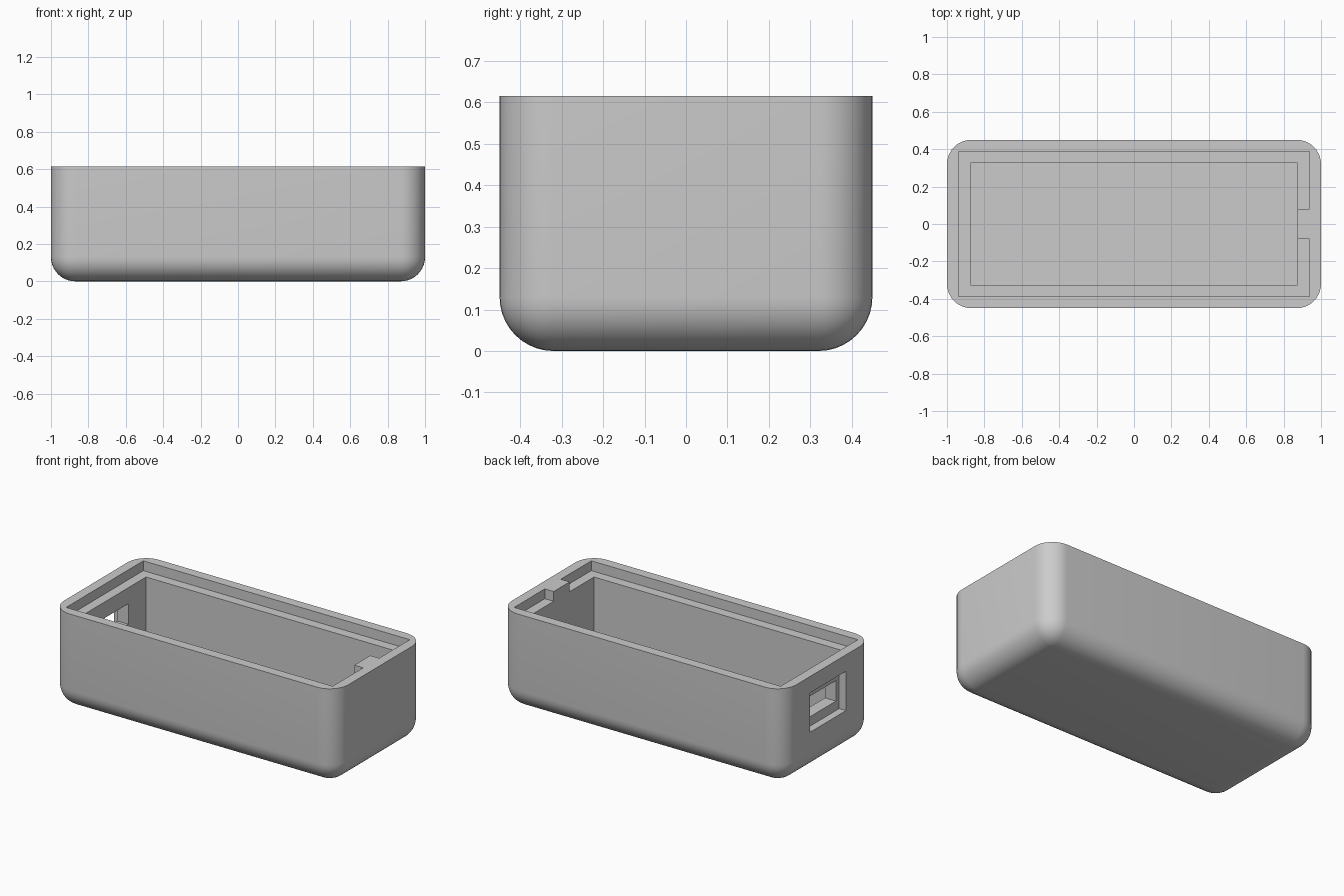
import bpy, bmesh
from math import radians

cube = bpy.data.objects.get("Cube")
if cube:
    bpy.data.objects.remove(cube, do_unlink=True)

# Overall sizes
HX, HY, H = 1.0, 0.45, 0.615
LIP, FILLET = 0.0625, 0.13
WALL = 2 * LIP

grey = bpy.data.materials.new("plain grey")
grey.use_nodes = True
colour = (0.6, 0.6, 0.6, 1)
grey.diffuse_color = colour
grey.node_tree.nodes["Principled BSDF"].inputs["Base Color"].default_value = colour


def prism(name, outline, z0, z1, fillet=0):
    """Extrude an outline upward; optionally round every edge except the top rim."""
    bm = bmesh.new()
    face = bm.faces.new([bm.verts.new((x, y, z0)) for x, y in outline])
    top = bmesh.ops.extrude_face_region(bm, geom=[face])["geom"]
    for v in top:
        if isinstance(v, bmesh.types.BMVert):
            v.co.z = z1
    bmesh.ops.recalc_face_normals(bm, faces=bm.faces)
    if fillet:
        edges = [e for e in bm.edges if min(v.co.z for v in e.verts) < z1]
        bmesh.ops.bevel(bm, geom=edges, offset=fillet, segments=10,
                        profile=0.5, affect='EDGES', clamp_overlap=True)
    mesh = bpy.data.meshes.new(name)
    bm.to_mesh(mesh)
    bm.free()
    mesh.materials.append(grey)
    obj = bpy.data.objects.new(name, mesh)
    bpy.context.collection.objects.link(obj)
    return obj


def rect(x0, x1, hy):
    return [(x0, -hy), (x1, -hy), (x1, hy), (x0, hy)]


# Rounded outer body
case = prism("case_body", rect(-HX, HX, HY), 0, H, FILLET)

# Lid seat outline, leaving a locating tab on the +x end
lx, ly, ix, tab = HX - LIP, HY - LIP, HX - WALL, 0.08
seat = [(-lx, -ly), (lx, -ly), (lx, -tab), (ix, -tab),
        (ix, tab), (lx, tab), (lx, ly), (-lx, ly)]

# Cavity, lid seat, connector recess and connector opening
cutters = [
    prism("cavity_cutter", rect(-ix, ix, HY - WALL), WALL, H + 0.1),
    prism("lid_seat_cutter", seat, H - LIP, H + 0.1),
    prism("recess_cutter", rect(-HX - 0.1, -0.952, 0.18), 0.26, 0.51),
    prism("opening_cutter", rect(-HX - 0.1, -0.8, 0.147), 0.32, 0.45),
]
for cutter in cutters:
    cutter.hide_render = True
    mod = case.modifiers.new(cutter.name, 'BOOLEAN')
    mod.operation, mod.solver, mod.object = 'DIFFERENCE', 'EXACT', cutter

# Bake the cuts and discard the cutters
graph = bpy.context.evaluated_depsgraph_get()
result = bpy.data.meshes.new_from_object(case.evaluated_get(graph))
case.modifiers.clear()
case.data = result
for cutter in cutters:
    bpy.data.objects.remove(cutter, do_unlink=True)

# Smooth fillets, crisp cut edges
bpy.ops.object.select_all(action='DESELECT')
case.select_set(True)
bpy.context.view_layer.objects.active = case
bpy.ops.object.shade_smooth_by_angle(angle=radians(30))
